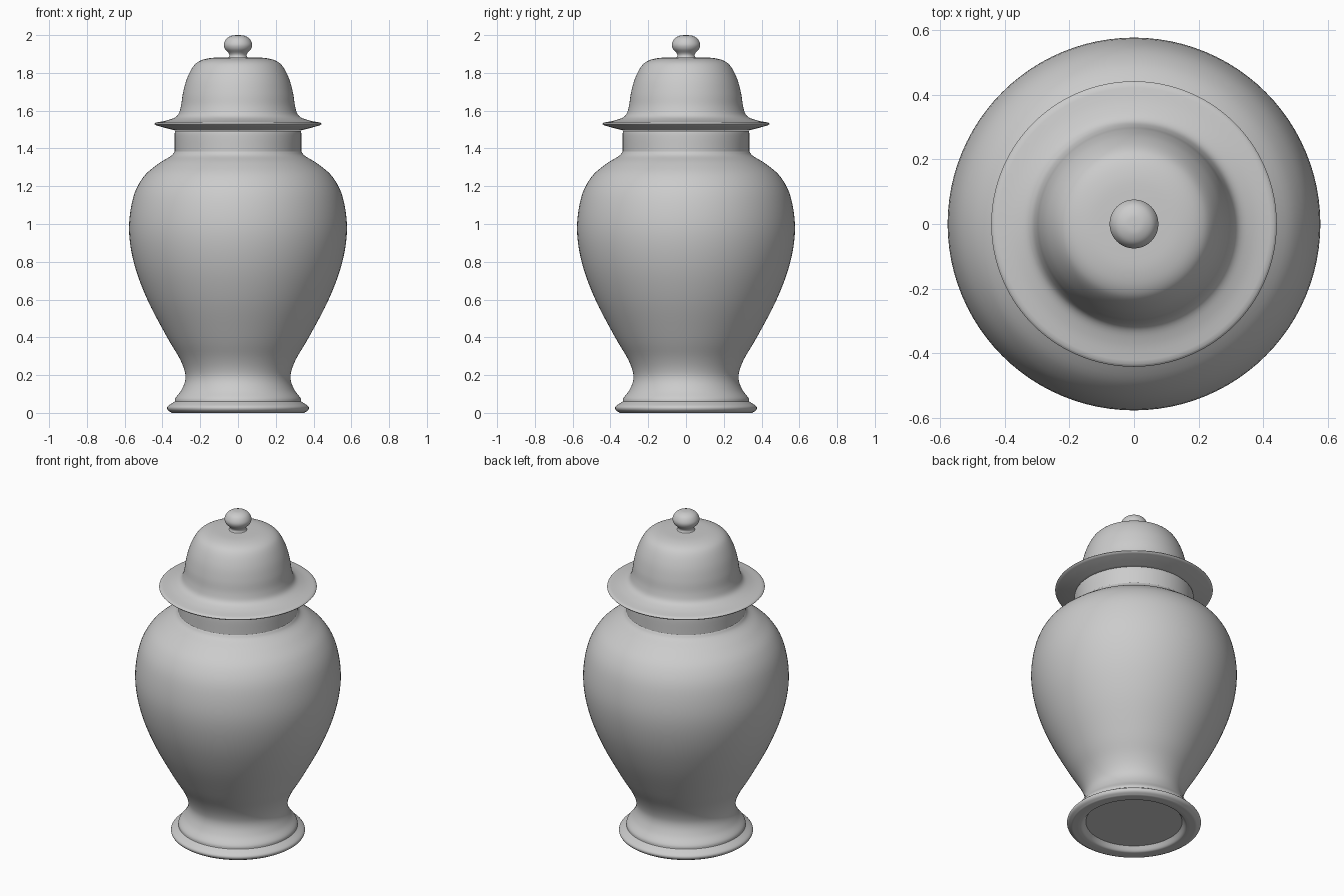
import bpy, math
from mathutils import Vector

SEGMENTS = 96
STEPS = 5

cube = bpy.data.objects.get("Cube")
if cube:
    bpy.data.objects.remove(cube, do_unlink=True)

glaze = bpy.data.materials.new("grey_ceramic")
glaze.use_nodes = True
colour = (0.6, 0.6, 0.6, 1)
glaze.diffuse_color = colour
glaze.node_tree.nodes["Principled BSDF"].inputs["Base Color"].default_value = colour


def smooth_curve(points):
    """Catmull-Rom curve through (radius, height) points."""
    p = [Vector(q) for q in points]
    p = [2 * p[0] - p[1]] + p + [2 * p[-1] - p[-2]]
    out = []
    for a, b, c, d in zip(p, p[1:], p[2:], p[3:]):
        for i in range(STEPS):
            t = i / STEPS
            out.append(0.5 * (2 * b + (c - a) * t + (2 * a - 5 * b + 4 * c - d) * t**2
                              + (3 * b - a - 3 * c + d) * t**3))
    return out + [p[-2]]


def lathe(name, *curves):
    """Spin smooth curves, joined at sharp corners, around the z axis."""
    profile = []
    for curve in curves:
        for q in smooth_curve(curve):
            if not profile or (q - profile[-1]).length > 1e-5:
                profile.append(q)
    verts, rings = [], []
    for r, z in profile:
        start = len(verts)
        count = SEGMENTS if r > 1e-4 else 1
        for i in range(count):
            a = math.tau * i / SEGMENTS
            verts.append((r * math.cos(a), r * math.sin(a), z))
        rings.append([start + i % count for i in range(SEGMENTS)])
    faces = []
    for low, high in zip(rings, rings[1:]):
        for i in range(SEGMENTS):
            j = (i + 1) % SEGMENTS
            loop = [low[i], low[j], high[j], high[i]]
            faces.append(list(dict.fromkeys(loop)))
    mesh = bpy.data.meshes.new(name)
    mesh.from_pydata(verts, [], faces)
    mesh.materials.append(glaze)
    obj = bpy.data.objects.new(name, mesh)
    bpy.context.collection.objects.link(obj)
    bpy.ops.object.select_all(action="DESELECT")
    obj.select_set(True)
    bpy.context.view_layer.objects.active = obj
    bpy.ops.object.shade_smooth_by_angle(angle=math.radians(35))
    return obj


# Jar: recessed underside, moulded foot, belly, neck and hollow inside
lathe("jar_body",
      [(0, 0.03), (0.27, 0.03)],
      [(0.27, 0.03), (0.29, 0.005), (0.31, 0)],
      [(0.31, 0), (0.35, 0)],
      [(0.35, 0), (0.372, 0.015), (0.372, 0.035), (0.335, 0.06)],
      [(0.335, 0.06), (0.33, 0.08), (0.3, 0.12), (0.28, 0.17), (0.282, 0.22),
       (0.31, 0.29), (0.375, 0.4), (0.48, 0.6), (0.55, 0.79), (0.577, 0.97),
       (0.555, 1.14), (0.5, 1.25), (0.42, 1.32), (0.355, 1.36), (0.335, 1.385)],
      [(0.335, 1.385), (0.335, 1.48), (0.325, 1.49), (0.305, 1.48)],
      [(0.305, 1.48), (0.305, 1.38), (0.46, 1.24), (0.53, 0.97), (0.43, 0.6),
       (0.25, 0.22), (0, 0.12)])

# Lid: flat seat, flared brim and domed cap
lathe("lid",
      [(0, 1.495), (0.33, 1.495)],
      [(0.33, 1.495), (0.39, 1.51), (0.435, 1.523)],
      [(0.435, 1.523), (0.442, 1.53), (0.435, 1.537)],
      [(0.435, 1.537), (0.37, 1.55), (0.322, 1.573), (0.303, 1.62), (0.292, 1.69),
       (0.272, 1.765), (0.24, 1.83), (0.205, 1.862), (0.15, 1.878), (0.08, 1.882),
       (0, 1.882)])

# Knob: narrow stem under a rounded button
lathe("lid_knob",
      [(0.055, 1.875), (0.046, 1.89), (0.05, 1.905), (0.07, 1.928), (0.075, 1.953),
       (0.06, 1.982), (0.032, 1.997), (0, 2.0)])
